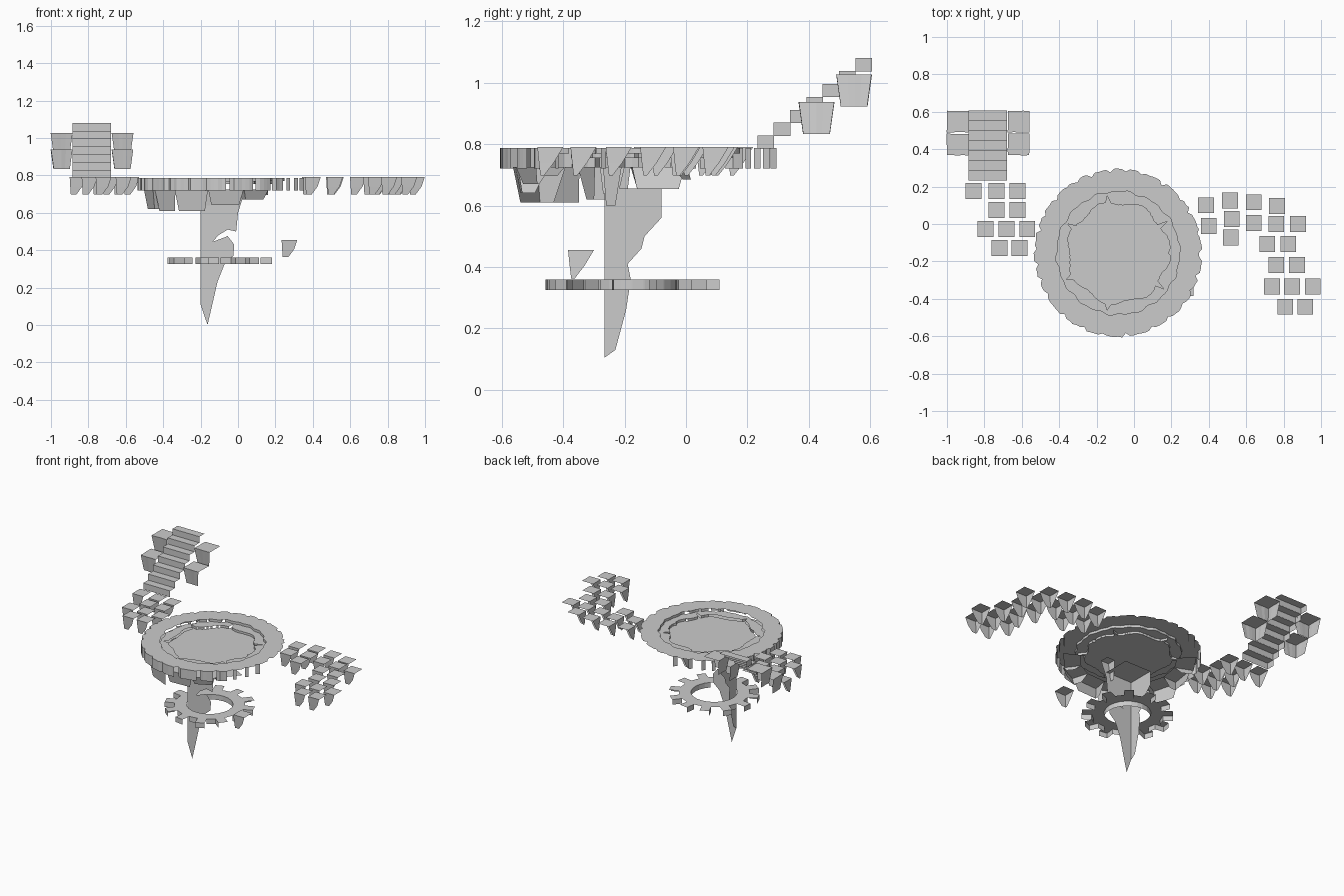
import bpy, bmesh, math, random
from mathutils import Vector

if "Cube" in bpy.data.objects:
    bpy.data.objects.remove(bpy.data.objects["Cube"])
random.seed(4)
CX, CY = -0.085, -0.155
SHOWN = Vector((-1, -1, 0.9))   # the model is a shell, open towards back right and below


def make(name, bm, cull=True):
    """Finish a part; keep only the faces turned to the shown side."""
    if cull:
        bmesh.ops.recalc_face_normals(bm, faces=bm.faces)
        bm.normal_update()
        hidden = [f for f in bm.faces if f.normal.dot(SHOWN) < 0.0]
        bmesh.ops.delete(bm, geom=hidden, context='FACES')
    me = bpy.data.meshes.new(name)
    bm.to_mesh(me)
    bm.free()
    ob = bpy.data.objects.new(name, me)
    bpy.context.collection.objects.link(ob)
    return ob


def loft(bm, rings, closed=False):
    """Join equal-length point rings, capped at the ends or closed in a loop."""
    vs = [[bm.verts.new(p) for p in r] for r in rings]
    pairs = list(zip(vs, vs[1:])) + ([(vs[-1], vs[0])] if closed else [])
    for a, b in pairs:
        for i in range(len(a)):
            j = (i + 1) % len(a)
            bm.faces.new((a[i], a[j], b[j], b[i]))
    if not closed:
        bm.faces.new(vs[0])
        bm.faces.new(vs[-1])


def rect(x0, x1, y0, y1, z):
    return [(x0, y0, z), (x1, y0, z), (x1, y1, z), (x0, y1, z)]


def polar(radii, z, cx=CX, cy=CY, angles=None):
    n = len(radii)
    angles = angles or [2 * math.pi * i / n for i in range(n)]
    return [(cx + r * math.cos(a), cy + r * math.sin(a), z)
            for r, a in zip(radii, angles)]


# broken round platform with a chipped rim and two recessed steps
N = 132
outer = []
while len(outer) < N:                            # lobes of uneven width
    w = random.choice((4, 5, 6, 7))
    outer += [random.uniform(0.428, 0.438)]
    outer += [random.uniform(0.444, 0.452) for _ in range(w - 1)]
outer = outer[:N]
mid = [0.328 + 0.008 * math.sin(i * 0.9) * math.cos(i * 0.23) for i in range(N)]
inner = [0.268 + 0.012 * math.sin(i * 0.35) + random.uniform(-0.003, 0.003)
         for i in range(N)]
for i in (12, 37, 55, 76, 95, 118):              # radial cracks
    inner[i] = 0.312
bm = bmesh.new()
loft(bm, [polar(outer, 0.72), polar(outer, 0.787), polar(mid, 0.787),
          polar(mid, 0.77), polar(inner, 0.77), polar(inner, 0.755)])
make("platform", bm)

# hanging rock skirt under the front and left of the platform
bm = bmesh.new()
a = 135
while a < 328:
    w = random.uniform(18, 28)
    e = min(a + w, 332)
    deep = max(0.0, math.cos(math.radians((a + w / 2 - 225) * 1.1)))
    z = 0.685 - 0.085 * deep + random.uniform(-0.003, 0.012)
    r = 0.415 + random.uniform(-0.015, 0.01)
    ang = [math.radians(t) for t in (a, e, e, a)]
    low = [math.radians(t) for t in (a + 2, e - 3, e - 3, a + 2)]
    loft(bm, [polar([r, r, 0.30, 0.30], 0.725, angles=ang),
              polar([r - 0.02, r - 0.02, 0.34, 0.34], z, angles=low)])
    a = e
make("rock_skirt", bm)

# rock spire: ragged front wall (x, z), ragged left wall (y, z) and a flat top
front = [(-0.20, 0.655), (0.0, 0.655), (0.0, 0.60), (-0.01, 0.50), (-0.055, 0.51),
         (-0.105, 0.48), (-0.135, 0.445), (-0.055, 0.475), (-0.02, 0.43),
         (-0.025, 0.37), (-0.07, 0.33), (-0.11, 0.23), (-0.135, 0.12),
         (-0.163, 0.0), (-0.20, 0.11)]
left = [(-0.265, 0.655), (-0.08, 0.655), (-0.08, 0.56), (-0.135, 0.50),
        (-0.145, 0.46), (-0.19, 0.41), (-0.18, 0.36), (-0.195, 0.26),
        (-0.23, 0.13), (-0.265, 0.105)]
bm = bmesh.new()
bm.faces.new([bm.verts.new((x, -0.265, z)) for x, z in reversed(front)])
bm.faces.new([bm.verts.new((-0.20, y, z)) for y, z in left])
bm.faces.new([bm.verts.new(p) for p in rect(-0.20, 0.0, -0.265, -0.08, 0.655)])
make("spire", bm, cull=False)

# broken stubs joining spire and platform
bm = bmesh.new()
loft(bm, [rect(-0.20, -0.15, -0.27, -0.22, 0.64), rect(-0.21, -0.12, -0.28, -0.20, 0.725)])
loft(bm, [rect(-0.03, 0.0, -0.26, -0.23, 0.60), rect(-0.02, 0.04, -0.27, -0.21, 0.725)])
make("spire_stubs", bm)

# floating gear ring
radii, holes, angs = [], [], []
for t in range(12):
    for off, r in ((0, 0.222), (0.48, 0.222), (0.54, 0.284), (0.94, 0.284)):
        radii.append(r)
        holes.append(0.145)
        angs.append(2 * math.pi * (t + off) / 12)
bm = bmesh.new()
loft(bm, [polar(r, z, -0.093, -0.174, angs) for r, z in
          ((radii, 0.325), (radii, 0.36), (holes, 0.36), (holes, 0.325))], closed=True)
make("gear_ring", bm)

# floating paving stones, tapering to an off-centre point below
rows = [(0.176, -0.858, -0.735, -0.623), (0.075, -0.735, -0.623),
        (-0.027, -0.794, -0.682, -0.57), (-0.128, -0.719, -0.612),
        (-0.107, 0.712, 0.824), (-0.219, 0.760, 0.872),
        (-0.334, 0.738, 0.845, 0.956), (-0.442, 0.808, 0.915)]
stones = [(x, r[0], 0.79) for r in rows for x in r[1:]]
stones += [(x, y, 0.79) for x, y in (
    (0.385, 0.100), (0.513, 0.126), (0.641, 0.116), (0.765, 0.096),
    (0.400, -0.011), (0.523, 0.027), (0.641, 0.005), (0.760, 0.0),
    (0.877, 0.0), (0.518, -0.072))]
stones.append((0.275, -0.342, 0.455))   # one fallen stone
bm = bmesh.new()
for x, y, z in stones:
    loft(bm, [rect(x - 0.042, x + 0.042, y - 0.042, y + 0.042, z),
              rect(x - 0.039, x + 0.025, y - 0.037, y + 0.012, z - 0.05),
              rect(x - 0.036, x - 0.006, y - 0.032, y - 0.020, z - 0.092)])
make("paving_stones", bm)

# staircase of seven slabs
bm = bmesh.new()
for i in range(7):
    y, z = 0.232 + 0.0532 * i, 0.828 + 0.042 * i
    loft(bm, [rect(-0.885, -0.68, y, y + 0.0545, z - 0.043),
              rect(-0.885, -0.68, y, y + 0.0545, z)])
make("stairs", bm)

# tapered, slightly chipped blocks on both sides of the stairs
bm = bmesh.new()
n = 16
for x in (-0.943, -0.617):
    for y, z in ((0.548, 1.027), (0.425, 0.938)):
        chips = [random.uniform(0.95, 1.0) for _ in range(n)]
        rings = []
        for half, h in ((0.059, z), (0.044, z - 0.105)):
            ring = []
            for k in range(n):
                a = 2 * math.pi * k / n
                s = half * chips[k] / max(abs(math.cos(a)), abs(math.sin(a)))
                ring.append((x + s * math.cos(a), y + s * math.sin(a), h))
            rings.append(ring)
        loft(bm, rings)
make("stair_side_blocks", bm)
